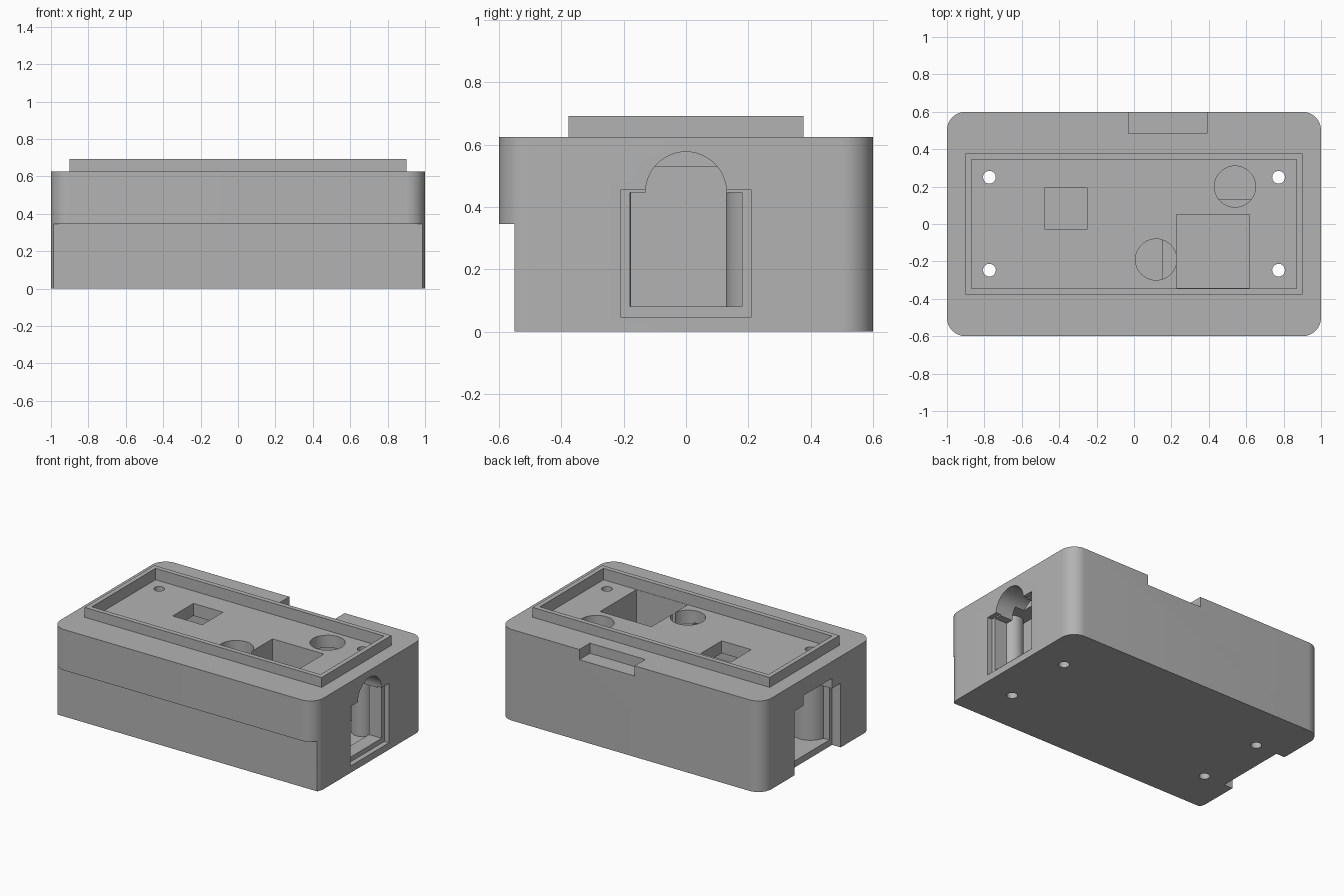
import bpy, bmesh, math
from mathutils import Matrix, Vector

if "Cube" in bpy.data.objects:
    bpy.data.objects.remove(bpy.data.objects["Cube"], do_unlink=True)

grey = bpy.data.materials.new("plain grey")
grey.use_nodes = True
grey.diffuse_color = (0.45, 0.45, 0.45, 1)
grey.node_tree.nodes["Principled BSDF"].inputs["Base Color"].default_value = (0.45, 0.45, 0.45, 1)


def finish(name, bm):
    bmesh.ops.recalc_face_normals(bm, faces=bm.faces)
    mesh = bpy.data.meshes.new(name)
    bm.to_mesh(mesh)
    bm.free()
    mesh.materials.append(grey)
    ob = bpy.data.objects.new(name, mesh)
    bpy.context.scene.collection.objects.link(ob)
    return ob


def box(name, x, y, z, radius=0):
    """Block spanning three (low, high) ranges, with optional rounded upright edges."""
    bm = bmesh.new()
    bmesh.ops.create_cube(bm, size=1)
    for v in bm.verts:
        v.co = Vector([(lo + hi) / 2 + c * (hi - lo) for c, (lo, hi) in zip(v.co, (x, y, z))])
    if radius:
        edges = [e for e in bm.edges if abs(e.verts[0].co.z - e.verts[1].co.z) > 0.01]
        bmesh.ops.bevel(bm, geom=edges, offset=radius, segments=12, profile=0.5, affect='EDGES')
    return finish(name, bm)


def rod(name, centre, radius, length, along_x=False):
    bm = bmesh.new()
    turn = Matrix.Rotation(math.pi / 2, 4, 'Y') if along_x else Matrix()
    bmesh.ops.create_cone(bm, cap_ends=True, segments=48, radius1=radius, radius2=radius,
                          depth=length, matrix=Matrix.Translation(centre) @ turn)
    return finish(name, bm)


def combine(target, tool, operation='DIFFERENCE'):
    mod = target.modifiers.new(tool.name, 'BOOLEAN')
    mod.operation, mod.solver, mod.object = operation, 'EXACT', tool
    tool.hide_render = True
    bpy.context.view_layer.objects.active = target
    bpy.ops.object.modifier_apply(modifier=mod.name)
    bpy.data.objects.remove(tool, do_unlink=True)


def cut_box(*ranges):
    combine(case, box("cutter", *ranges))


# Rounded outer case with a raised rim on top
case = box("case", (-1, 1), (-0.6, 0.6), (0, 0.625), 0.1)
combine(case, box("rim", (-0.9, 0.9), (-0.378, 0.378), (0.57, 0.693)), 'UNION')
cut_box((-0.868, 0.868), (-0.345, 0.345), (0.615, 0.8))

# Stepped-back lower front and the shallow notch at the back
cut_box((-1.1, 1.1), (-0.7, -0.55), (-0.1, 0.345))
cut_box((-0.03, 0.39), (0.485, 0.7), (0.555, 0.8))

# Hollow inside
cut_box((-0.87, 0.87), (-0.345, 0.345), (0.045, 0.53))

# Arched opening with a stepped frame
cut_box((0.965, 1.1), (-0.21, 0.21), (0.047, 0.455))
cut_box((0.8, 1.1), (-0.18, 0.18), (0.08, 0.447))
combine(case, rod("cutter", (0.95, 0, 0.447), 0.13, 0.3, True))

# Opposite opening, open to the underside, with a narrower top
cut_box((-1.1, -0.935), (-0.25, 0.25), (-0.1, 0.44))
cut_box((-1.1, -0.8), (-0.22, 0.22), (0.045, 0.44))
cut_box((-1.1, -0.8), (-0.155, 0.155), (0.2, 0.51))

# Deep compartment and the screw posts inside
combine(case, box("compartment", (0.15, 0.7), (-0.4, 0.13), (0.02, 0.56)), 'UNION')
for x, radius in ((-0.773, 0.12), (0.773, 0.07)):
    for y in (-0.247, 0.25):
        combine(case, rod("post", (x, y, 0.295), radius, 0.54), 'UNION')

# Openings in the top plate
cut_box((-0.475, -0.25), (-0.03, 0.195), (0.5, 0.8))
cut_box((0.227, 0.617), (-0.343, 0.05), (0.09, 0.8))
for x, y in ((0.54, 0.2), (0.118, -0.19)):
    combine(case, rod("cutter", (x, y, 0.65), 0.11, 0.26))

# Screw holes right through
for x in (-0.773, 0.773):
    for y in (-0.247, 0.25):
        combine(case, rod("cutter", (x, y, 0.4), 0.034, 1.2))

for ob in bpy.context.selected_objects:
    ob.select_set(False)
case.select_set(True)
bpy.context.view_layer.objects.active = case
bpy.ops.object.shade_smooth_by_angle(angle=math.radians(30))
